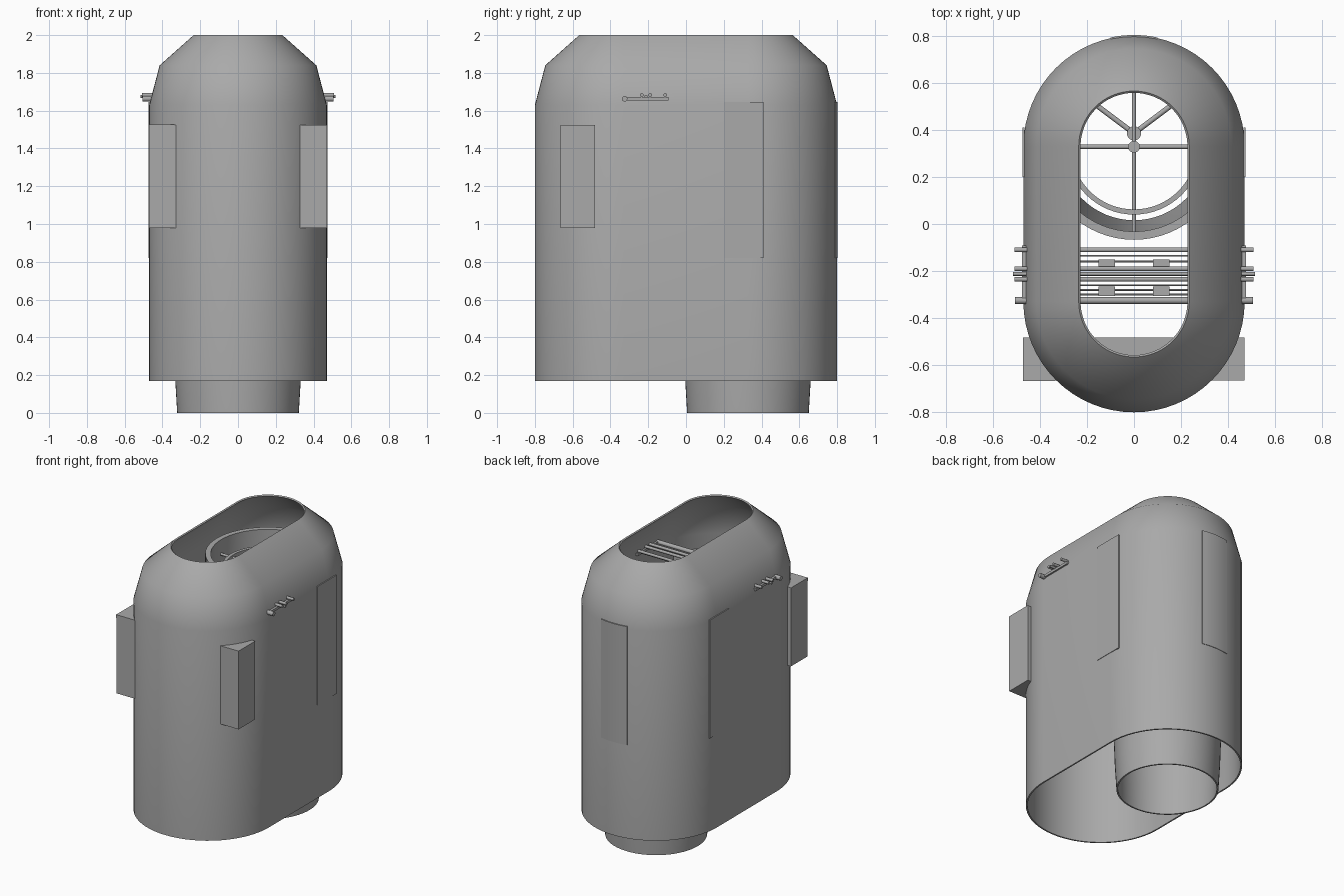
import bpy, bmesh, math
from mathutils import Vector

cube = bpy.data.objects.get("Cube")
if cube:
    bpy.data.objects.remove(cube, do_unlink=True)

grey = bpy.data.materials.new("plain grey")
grey.use_nodes = True
tone = (0.4, 0.4, 0.4, 1)
grey.diffuse_color = tone
grey.node_tree.nodes["Principled BSDF"].inputs["Base Color"].default_value = tone


def finish(name, bm, angle=40):
    bmesh.ops.recalc_face_normals(bm, faces=bm.faces)
    mesh = bpy.data.meshes.new(name)
    bm.to_mesh(mesh)
    bm.free()
    mesh.materials.append(grey)
    obj = bpy.data.objects.new(name, mesh)
    bpy.context.collection.objects.link(obj)
    bpy.ops.object.select_all(action="DESELECT")
    obj.select_set(True)
    bpy.context.view_layer.objects.active = obj
    bpy.ops.object.shade_smooth_by_angle(angle=math.radians(angle))
    return obj


def loft(name, profile, straight=0.0, cy=0.0, steps=32):
    """Closed (radius, z) profile swept round a circle or a stadium outline."""
    bm = bmesh.new()
    rings = []
    for r, z in profile:
        ring = []
        for side in (0, 1):
            last = steps + 1 if straight else steps
            for i in range(last):
                a = math.pi * (side + i / steps)
                y = cy + (straight if side == 0 else -straight)
                ring.append(bm.verts.new((r * math.cos(a), y + r * math.sin(a), z)))
        rings.append(ring)
    for k, ring in enumerate(rings):
        up = rings[(k + 1) % len(rings)]
        n = len(ring)
        for i in range(n):
            j = (i + 1) % n
            bm.faces.new((ring[i], ring[j], up[j], up[i]))
    return finish(name, bm)


def box(name, low, high):
    bm = bmesh.new()
    bmesh.ops.create_cube(bm, size=1)
    low, high = Vector(low), Vector(high)
    for v in bm.verts:
        v.co = (low + high) / 2 + v.co * (high - low)
    return finish(name, bm, 20)


def rod(name, start, end, radius, sides=12):
    start, end = Vector(start), Vector(end)
    bm = bmesh.new()
    bmesh.ops.create_cone(bm, cap_ends=True, segments=sides, radius1=radius,
                          radius2=radius, depth=(end - start).length)
    turn = (end - start).to_track_quat("Z", "Y")
    for v in bm.verts:
        v.co = turn @ v.co + (start + end) / 2
    return finish(name, bm)


# Hollow outer casing, open at top and bottom
outer = [(0.47, 0.17), (0.47, 1.63), (0.415, 1.84), (0.235, 2.0)]
inner = [(0.227, 1.993), (0.405, 1.833), (0.46, 1.627), (0.46, 0.17)]
loft("casing", outer + inner, straight=0.33)

# Tapering inner duct with a thick rim
DUCT_Y = 0.328
loft("duct", [(0.322, 0), (0.332, 0.17), (0.38, 1.58), (0.395, 1.6), (0.395, 1.7),
              (0.36, 1.7), (0.36, 1.58), (0.312, 0)], cy=DUCT_Y)

# Spoked ring inside the duct
FAN_Z = 1.6
loft("fan_ring", [(0.288, FAN_Z - 0.02), (0.288, FAN_Z + 0.02),
                  (0.266, FAN_Z + 0.02), (0.266, FAN_Z - 0.02)], cy=DUCT_Y)
rod("fan_hub", (0, DUCT_Y, FAN_Z - 0.04), (0, DUCT_Y, FAN_Z + 0.04), 0.025, 24)
for i in range(4):
    a = i * math.pi / 2
    d = Vector((math.cos(a), math.sin(a), 0))
    mid = Vector((0, DUCT_Y, FAN_Z))
    rod("fan_spoke", mid, mid + d * 0.36, 0.009)
rod("strut_hub", (0, 0.385, 1.48), (0, 0.385, 1.54), 0.03, 24)
for s in (-1, 1):
    rod("strut", (0, 0.385, 1.51), (s * 0.26, 0.58, 1.51), 0.011)

# Cross box that pokes through the casing at both front corners
box("cross_box", (-0.47, -0.665, 0.98), (0.47, -0.482, 1.525))
box("box_lip", (-0.472, -0.667, 1.505), (-0.335, -0.482, 1.528))

# Pipes running from side to side
for y, z, r, reach in ((-0.11, 1.683, 0.010, 0.508), (-0.19, 1.683, 0.010, 0.508),
                       (-0.212, 1.675, 0.008, 0.515), (-0.235, 1.683, 0.010, 0.508),
                       (-0.325, 1.663, 0.015, 0.505)):
    rod("cross_pipe", (-reach, y, z), (reach, y, z), r)
for y in (-0.135, -0.16, -0.26, -0.28, -0.3):
    rod("thin_pipe", (-0.44, y, 1.66), (0.44, y, 1.66), 0.004, 8)
for s in (-1, 1):
    x1, x2 = sorted((s * 0.435, s * 0.475))
    box("pipe_bracket", (x1, -0.33, 1.655), (x2, -0.092, 1.672))
    for y in (-0.17, -0.285):
        x1, x2 = sorted((s * 0.08, s * 0.15))
        box("pipe_clamp", (x1, y - 0.02, 1.648), (x2, y + 0.02, 1.672))

# Thin raised panels on the sides and back
for s in (-1, 1):
    x1, x2 = sorted((s * 0.465, s * 0.473))
    box("side_panel", (x1, 0.2, 0.82), (x2, 0.41, 1.645))
bm = bmesh.new()
cols = []
for i in range(9):
    a = math.pi / 2 + 0.215 * (i / 4 - 1)
    cols.append([bm.verts.new((r * math.cos(a), 0.33 + r * math.sin(a), z))
                 for r, z in ((0.465, 0.82), (0.473, 0.82), (0.473, 1.645), (0.465, 1.645))])
for a, b in zip(cols, cols[1:]):
    for k in range(4):
        j = (k + 1) % 4
        bm.faces.new((a[k], a[j], b[j], b[k]))
bm.faces.new(cols[0])
bm.faces.new(cols[-1])
finish("back_panel", bm)
